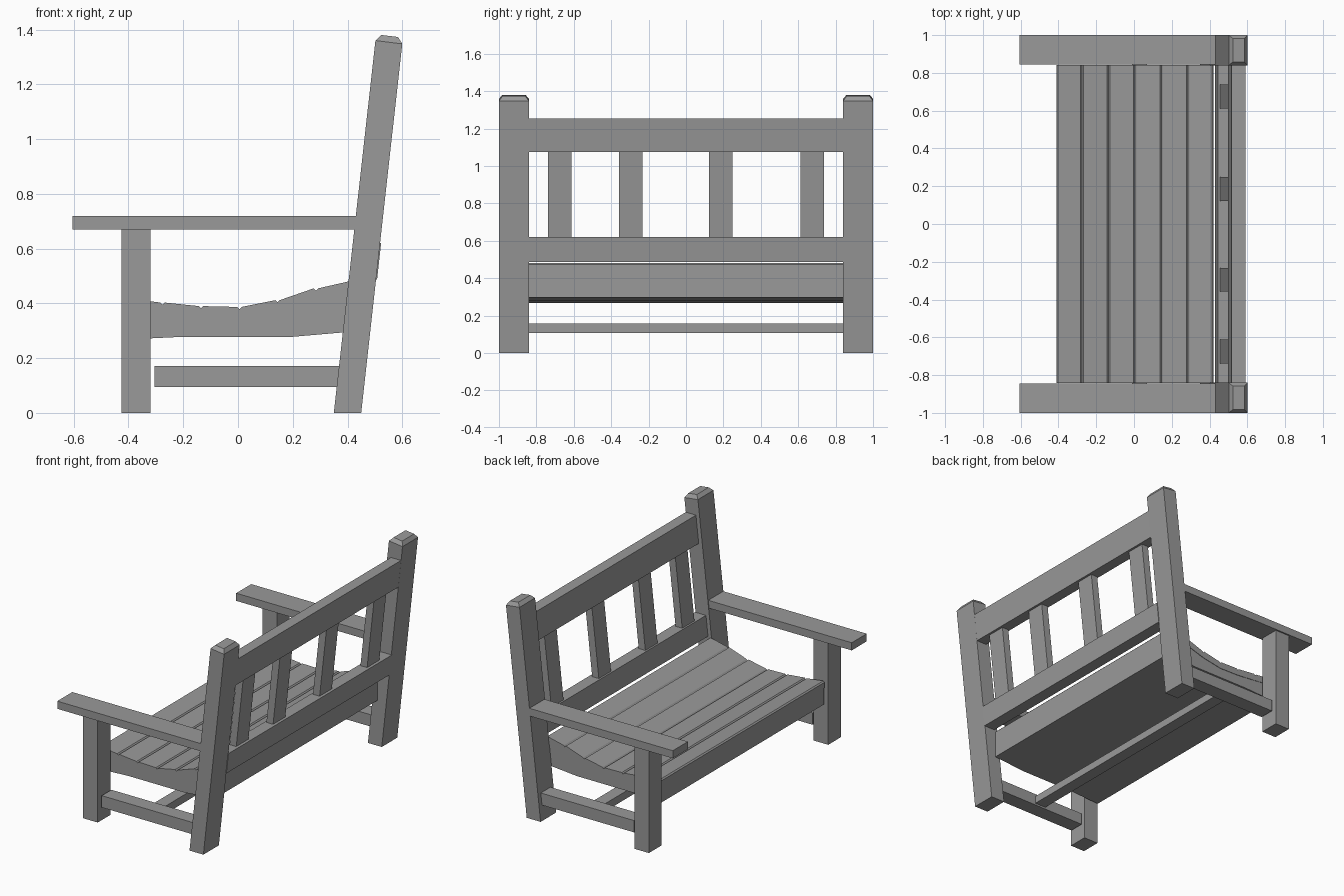
import bpy, bmesh

if "Cube" in bpy.data.objects:
    bpy.data.objects.remove(bpy.data.objects["Cube"])

grey = bpy.data.materials.new("weathered_grey")
grey.use_nodes = True
COLOUR = (0.32, 0.32, 0.32, 1)
grey.diffuse_color = COLOUR
grey.node_tree.nodes["Principled BSDF"].inputs["Base Color"].default_value = COLOUR


def finish(name, bm):
    bmesh.ops.recalc_face_normals(bm, faces=bm.faces)
    mesh = bpy.data.meshes.new(name)
    bm.to_mesh(mesh)
    bm.free()
    mesh.materials.append(grey)
    obj = bpy.data.objects.new(name, mesh)
    bpy.context.collection.objects.link(obj)
    return obj


def extrude(name, profile, y0, y1, cap=None):
    """Extrude an x-z profile along y; cap = (inset, rise) adds a post top on the last edge pair."""
    bm = bmesh.new()
    face = bm.faces.new([bm.verts.new((x, y0, z)) for x, z in profile])
    out = bmesh.ops.extrude_face_region(bm, geom=[face])
    moved = [v for v in out["geom"] if isinstance(v, bmesh.types.BMVert)]
    bmesh.ops.translate(bm, verts=moved, vec=(0, y1 - y0, 0))
    if cap:
        bmesh.ops.recalc_face_normals(bm, faces=bm.faces)
        top = max(bm.faces, key=lambda f: f.calc_center_median().z)
        bmesh.ops.inset_individual(bm, faces=[top], thickness=cap[0], depth=cap[1])
    return finish(name, bm)


def box(name, x0, x1, y0, y1, z0, z1):
    return extrude(name, [(x0, z0), (x1, z0), (x1, z1), (x0, z1)], y0, y1)


def lean(z):
    """Front edge of the leaning back at a given height."""
    return 0.35 + 0.111 * z


def back_part(name, front, rear, y0, y1, z0, z1):
    """Plank lying in the plane of the leaning back."""
    return extrude(name, [(lean(z0) + front, z0), (lean(z0) + rear, z0),
                          (lean(z1) + rear, z1), (lean(z1) + front, z1)], y0, y1)


# End frames, one per side
for side, s in (("left", 1), ("right", -1)):
    extrude(f"back_post_{side}", [(0.35, 0), (0.45, 0), (0.60, 1.348), (0.502, 1.36)],
            s * 0.84, s * 1.0, cap=(0.026, 0.023))
    box(f"front_leg_{side}", -0.425, -0.32, s * 0.86, s * 0.99, 0, 0.67)
    box(f"armrest_{side}", -0.605, 0.44, s * 0.845, s * 1.0, 0.67, 0.72)
    box(f"side_stretcher_{side}", -0.305, 0.375, s * 0.87, s * 0.97, 0.095, 0.172)

# Long stretcher between the end frames
box("long_stretcher", -0.01, 0.07, -0.88, 0.88, 0.107, 0.157)

# Back rails and uprights
back_part("top_rail", 0.027, 0.1, -0.845, 0.845, 1.075, 1.255)
back_part("lower_rail", 0.025, 0.104, -0.845, 0.845, 0.487, 0.62)
for i, y in enumerate((-0.675, -0.295, 0.185, 0.675)):
    back_part(f"back_upright_{i + 1}", 0.037, 0.085, y - 0.063, y + 0.063, 0.61, 1.09)

# Dished seat: a solid base under six slats
edges = [(-0.41, 0.418), (-0.275, 0.403), (-0.135, 0.39), (0.005, 0.387),
         (0.145, 0.412), (0.285, 0.455), (0.42, 0.482)]
base_top = [(x, z - 0.04) for x, z in reversed(edges)]
extrude("seat_base", [(-0.41, 0.268), (-0.2, 0.278), (0.2, 0.278), (0.42, 0.297)] + base_top,
        -0.84, 0.84)
CH = 0.008
for i, ((xa, za), (xb, zb)) in enumerate(zip(edges, edges[1:])):
    extrude(f"seat_slat_{i + 1}",
            [(xa, za - 0.045), (xb, zb - 0.045), (xb, zb - CH), (xb - CH, zb),
             (xa + CH, za), (xa, za - CH)], -0.843, 0.843)
